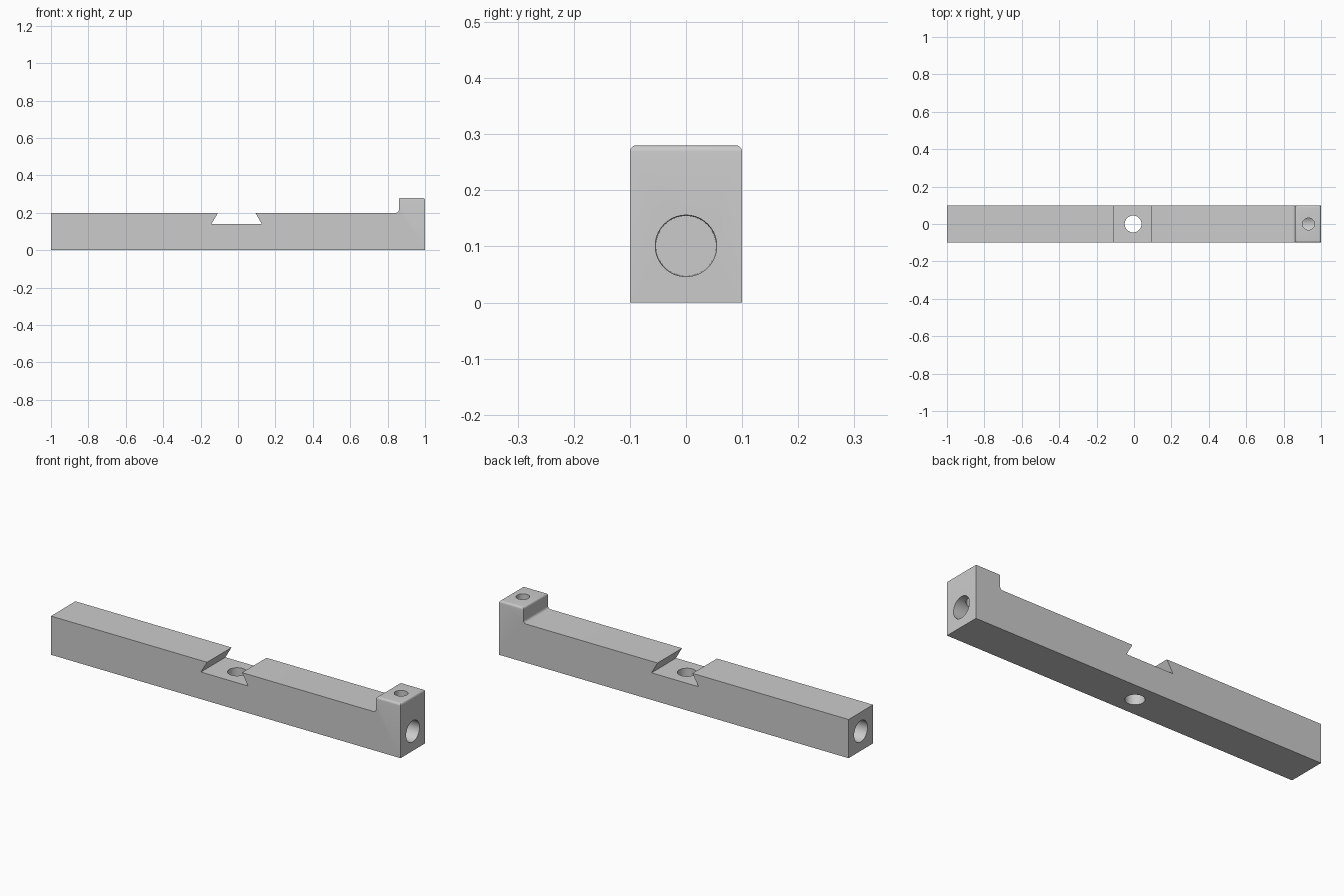
import bpy, bmesh, math
from mathutils import Matrix, Vector

default = bpy.data.objects.get("Cube")
if default:
    bpy.data.objects.remove(default, do_unlink=True)

HALF_W, BODY_TOP, BOSS_TOP = 0.1, 0.2, 0.28
BOSS_X, FILLET = 0.86, 0.015

metal = bpy.data.materials.new("plain grey metal")
metal.use_nodes = True
GREY = (0.6, 0.6, 0.6, 1)
metal.diffuse_color = GREY
metal.node_tree.nodes["Principled BSDF"].inputs["Base Color"].default_value = GREY


def add_object(name, bm):
    bmesh.ops.recalc_face_normals(bm, faces=bm.faces)
    mesh = bpy.data.meshes.new(name)
    bm.to_mesh(mesh)
    bm.free()
    mesh.materials.append(metal)
    obj = bpy.data.objects.new(name, mesh)
    bpy.context.collection.objects.link(obj)
    return obj


def drill(target, name, start, end, r_start, r_end):
    """Cut a round hole running from start to end."""
    start, end = Vector(start), Vector(end)
    axis = end - start
    turn = axis.to_track_quat("Z", "Y").to_matrix().to_4x4()
    bm = bmesh.new()
    bmesh.ops.create_cone(bm, cap_ends=True, segments=64, radius1=r_start, radius2=r_end,
                          depth=axis.length, matrix=Matrix.Translation((start + end) / 2) @ turn)
    cutter = add_object(name, bm)
    cutter.hide_render = True
    mod = target.modifiers.new(name, "BOOLEAN")
    mod.operation, mod.solver, mod.object = "DIFFERENCE", "EXACT", cutter
    bpy.context.view_layer.objects.active = target
    bpy.ops.object.modifier_apply(modifier=mod.name)
    bpy.data.objects.remove(cutter, do_unlink=True)


# Side profile: bar with dovetail slot, raised end boss and concave fillet
profile = [(-1, 0), (1, 0), (1, BOSS_TOP), (BOSS_X, BOSS_TOP)]
for i in range(9):
    a = math.pi / 2 * i / 8
    profile.append((BOSS_X - FILLET + FILLET * math.cos(a),
                    BODY_TOP + FILLET - FILLET * math.sin(a)))
profile += [(0.093, BODY_TOP), (0.127, 0.14), (-0.142, 0.14), (-0.107, BODY_TOP), (-1, BODY_TOP)]

bm = bmesh.new()
face = bm.faces.new([bm.verts.new((x, -HALF_W, z)) for x, z in profile])
side = bmesh.ops.extrude_face_region(bm, geom=[face])["geom"]
bmesh.ops.translate(bm, vec=(0, 2 * HALF_W, 0),
                    verts=[v for v in side if isinstance(v, bmesh.types.BMVert)])

# Rounded rim around the top of the boss
rim = [e for e in bm.edges if all(v.co.z > BOSS_TOP - 0.001 for v in e.verts)]
bmesh.ops.bevel(bm, geom=rim, offset=0.011, segments=5, profile=0.5, affect="EDGES")
bar = add_object("dovetail_bar", bm)

# Blind end bores, vertical through hole and set screw hole
for sign, label in ((1, "left"), (-1, "right")):
    drill(bar, label + "_bore", (sign * 1.02, 0, 0.101), (sign * 0.86, 0, 0.101), 0.055, 0.0535)
drill(bar, "slot_hole", (-0.005, 0, -0.1), (-0.005, 0, 0.3), 0.045, 0.045)
drill(bar, "screw_hole", (0.933, 0, 0.35), (0.933, 0, 0.1), 0.032, 0.032)

bpy.ops.object.select_all(action="DESELECT")
bar.select_set(True)
bpy.context.view_layer.objects.active = bar
bpy.ops.object.shade_smooth_by_angle(angle=math.radians(30))
